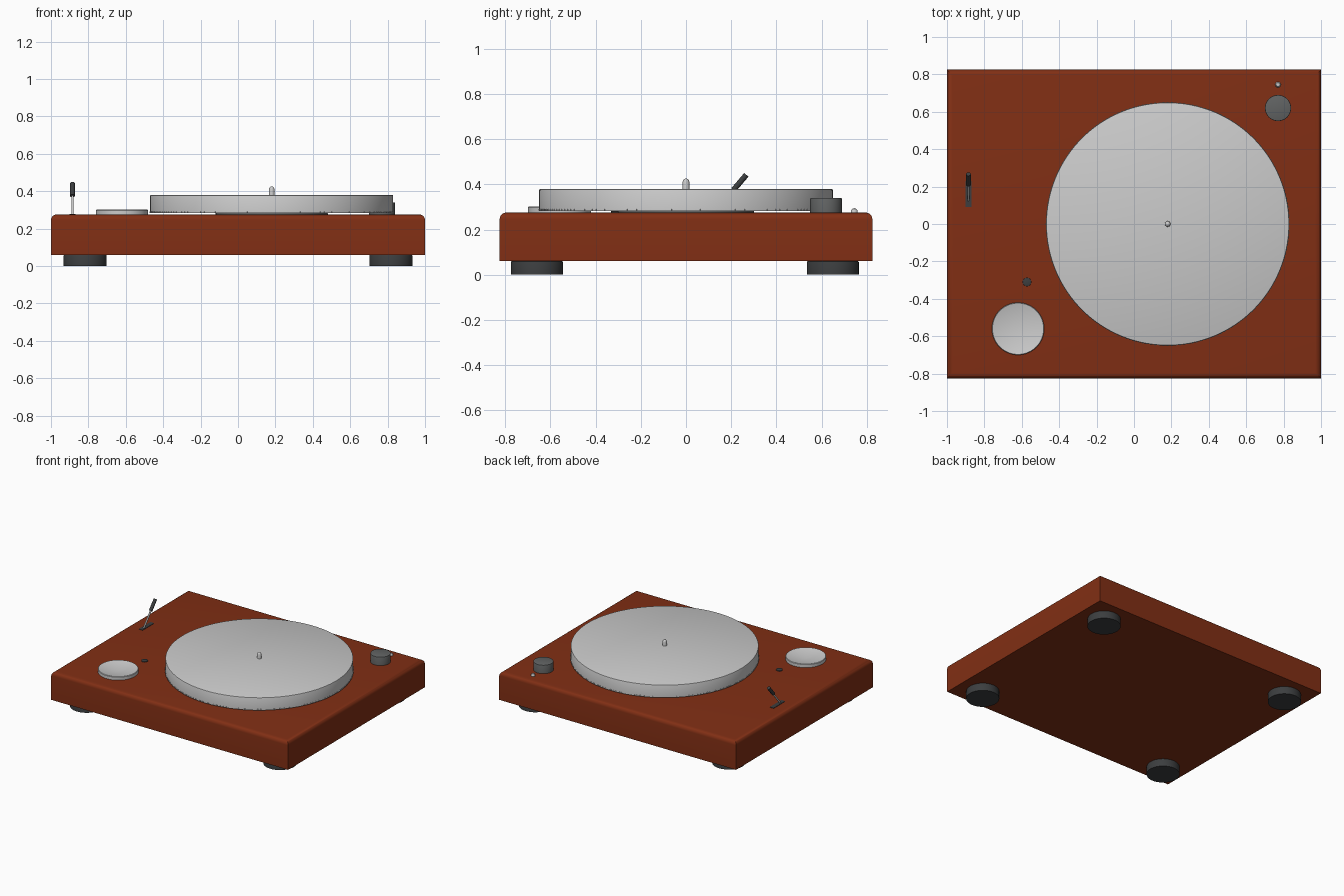
import bpy, bmesh, math
from mathutils import Vector, Matrix

if "Cube" in bpy.data.objects:
    bpy.data.objects.remove(bpy.data.objects["Cube"])


def material(name, r, g, b):
    m = bpy.data.materials.new(name)
    m.diffuse_color = (r, g, b, 1)
    m.use_nodes = True
    m.node_tree.nodes["Principled BSDF"].inputs["Base Color"].default_value = m.diffuse_color
    return m


WOOD = material("red_wood", 0.22, 0.028, 0.007)
RUBBER = material("dark_rubber", 0.045, 0.048, 0.05)
CHARCOAL = material("charcoal", 0.12, 0.125, 0.125)
STEEL = material("steel", 0.6, 0.6, 0.6)


def finish(name, bm, mat=None, smooth=True):
    bmesh.ops.recalc_face_normals(bm, faces=bm.faces)
    me = bpy.data.meshes.new(name)
    bm.to_mesh(me)
    bm.free()
    ob = bpy.data.objects.new(name, me)
    bpy.context.collection.objects.link(ob)
    if mat:
        me.materials.append(mat)
    if smooth:
        bpy.ops.object.select_all(action='DESELECT')
        ob.select_set(True)
        bpy.context.view_layer.objects.active = ob
        bpy.ops.object.shade_smooth_by_angle(angle=math.radians(35))
    return ob


def lathe(name, profile, loc, mat=None, sides=48):
    """Revolve (radius, z) points, starting and ending on the axis."""
    bm = bmesh.new()
    vs = [bm.verts.new((r, 0, z)) for r, z in profile]
    es = [bm.edges.new(p) for p in zip(vs, vs[1:])]
    bmesh.ops.spin(bm, geom=vs + es, cent=(0, 0, 0), axis=(0, 0, 1),
                   angle=math.tau, steps=sides, use_duplicate=False)
    bmesh.ops.remove_doubles(bm, verts=bm.verts, dist=1e-5)
    ob = finish(name, bm, mat)
    ob.location = loc
    return ob


def disc(name, r, z0, z1, x, y, mat=None, bevel=0.004, sides=48):
    b = bevel
    return lathe(name, [(0, z0), (r, z0), (r, z1 - b), (r - b * 0.3, z1 - b * 0.3),
                        (r - b, z1), (0, z1)], (x, y, 0), mat, sides)


def box(name, size, centre, mat):
    bm = bmesh.new()
    bmesh.ops.create_cube(bm, size=1, matrix=Matrix.Translation(centre)
                          @ Matrix.Diagonal((*size, 1)))
    return bm


def rod(name, a, b, r, mat):
    a, b = Vector(a), Vector(b)
    bm = bmesh.new()
    rot = (b - a).to_track_quat('Z', 'Y').to_matrix().to_4x4()
    bmesh.ops.create_cone(bm, cap_ends=True, segments=20, radius1=r, radius2=r,
                          depth=(b - a).length,
                          matrix=Matrix.Translation((a + b) / 2) @ rot)
    return finish(name, bm, mat)


# Plinth with rounded top edges
bm = box("plinth", (2, 1.65, 0.215), (0, 0, 0.1675), WOOD)
top = [e for e in bm.edges if all(v.co.z > 0.2 for v in e.verts)]
bmesh.ops.bevel(bm, geom=top, offset=0.03, segments=6, profile=0.5, affect='EDGES')
finish("plinth", bm, WOOD)

# Feet
for sx, side in ((-1, "left"), (1, "right")):
    for y, end in ((-0.66, "front"), (0.65, "back")):
        disc(f"{end}_{side}_foot", 0.115, 0, 0.06, sx * 0.817, y, RUBBER)

# Platter, hub below and spindle
PX = 0.18
disc("platter", 0.65, 0.283, 0.38, PX, 0, bevel=0.006, sides=128)
disc("platter_hub", 0.3, 0.27, 0.285, PX, 0, CHARCOAL)
lathe("spindle", [(0, 0.37), (0.015, 0.37), (0.015, 0.41), (0.012, 0.419),
                  (0.007, 0.424), (0, 0.426)], (PX, 0, 0), STEEL, 24)

# Strobe dots around the lower platter rim
bm = bmesh.new()
for i in range(180):
    m = (Matrix.Rotation(math.tau * i / 180, 4, 'Z')
         @ Matrix.Translation((0.65, 0, 0.288)) @ Matrix.Diagonal((0.004, 0.01, 0.008, 1)))
    bmesh.ops.create_cube(bm, size=1, matrix=m)
finish("strobe_dots", bm, smooth=False).location.x = PX

# Dished speed dial and small button
lathe("speed_dial", [(0, 0.27), (0.14, 0.27), (0.14, 0.298), (0.137, 0.301),
                     (0.134, 0.3), (0, 0.28)], (-0.62, -0.56, 0), STEEL, 64)
disc("button", 0.023, 0.27, 0.281, -0.572, -0.31, RUBBER, 0.002, 32)

# Strobe lamp housing and pin
disc("lamp_housing", 0.07, 0.27, 0.34, 0.77, 0.62, CHARCOAL)
lathe("pin", [(0, 0.27), (0.015, 0.27), (0.015, 0.283), (0.01, 0.291), (0, 0.295)],
      (0.77, 0.745, 0), None, 24)

# Lever slot, shaft and grip
finish("lever_slot", box("lever_slot", (0.032, 0.14, 0.01), (-0.885, 0.16, 0.273), RUBBER),
       RUBBER, False)
rod("lever_shaft", (-0.885, 0.125, 0.272), (-0.885, 0.225, 0.39), 0.006, STEEL)
rod("lever_grip", (-0.885, 0.21, 0.375), (-0.885, 0.267, 0.442), 0.0125, RUBBER)
